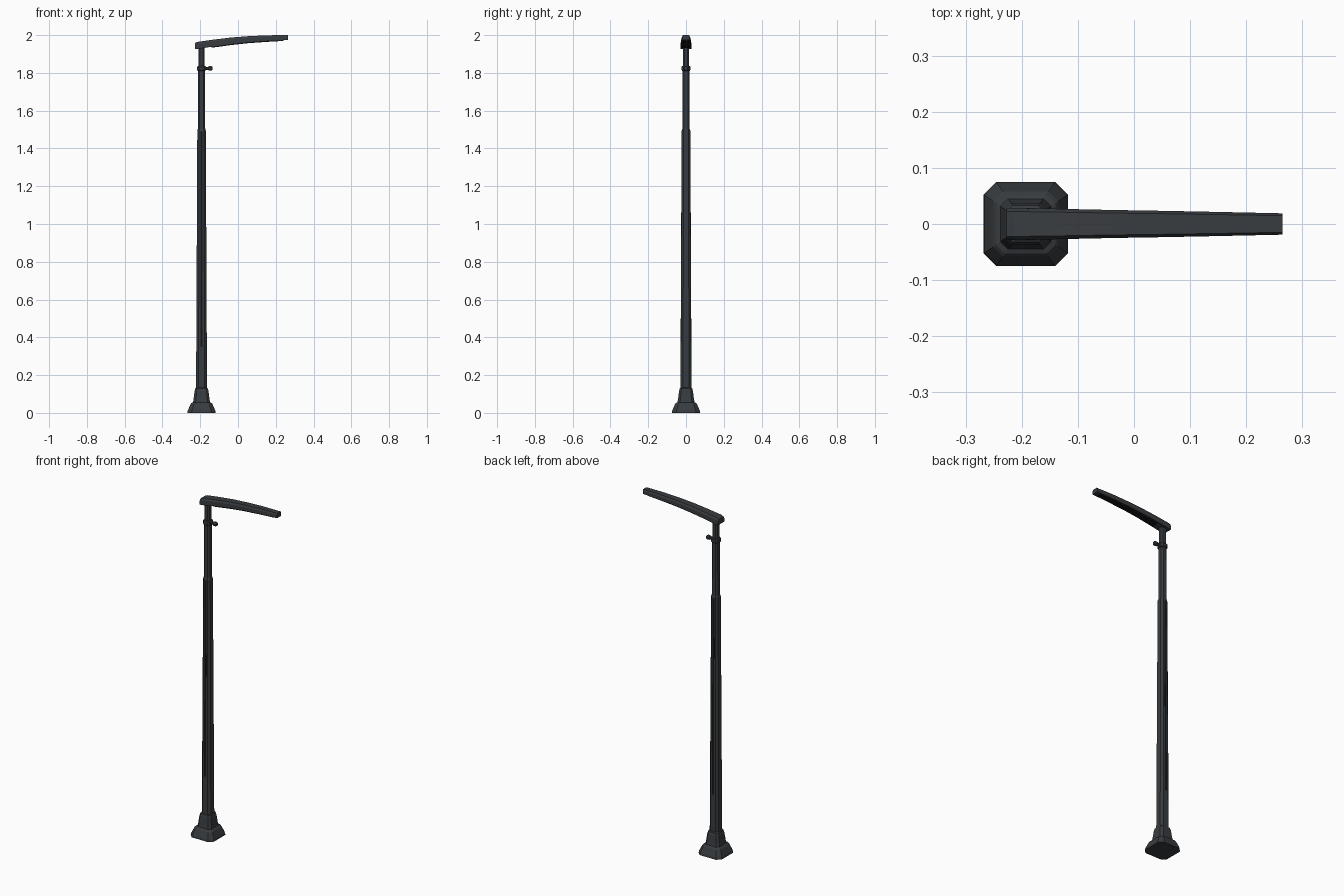
import bpy, bmesh
from mathutils import Vector

if "Cube" in bpy.data.objects:
    bpy.data.objects.remove(bpy.data.objects["Cube"])

PX = -0.193  # pole axis


def material(name, c):
    m = bpy.data.materials.new(name)
    m.diffuse_color = (*c, 1)
    m.use_nodes = True
    m.node_tree.nodes["Principled BSDF"].inputs["Base Color"].default_value = m.diffuse_color
    return m


DARK = material("dark_metal", (0.04, 0.045, 0.05))
BLACK = material("black_inlay", (0.008, 0.008, 0.009))


def loft(name, rings, mat=DARK):
    """Skin a list of equal-length rings and cap both ends."""
    bm = bmesh.new()
    vs = [[bm.verts.new(p) for p in r] for r in rings]
    n = len(rings[0])
    for a, b in zip(vs, vs[1:]):
        for i in range(n):
            j = (i + 1) % n
            bm.faces.new((a[i], a[j], b[j], b[i]))
    bm.faces.new(vs[0][::-1])
    bm.faces.new(vs[-1])
    bmesh.ops.recalc_face_normals(bm, faces=bm.faces)
    me = bpy.data.meshes.new(name)
    bm.to_mesh(me)
    bm.free()
    me.materials.append(mat)
    ob = bpy.data.objects.new(name, me)
    bpy.context.collection.objects.link(ob)
    return ob


def octagon(h, k=0.3):
    """Square of half width h with corners cut by k * h."""
    c = h * (1 - k)
    return [(h, -c), (h, c), (c, h), (-c, h), (-h, c), (-h, -c), (-c, -h), (c, -h)]


def tower(name, profile, k=0.3):
    return loft(name, [[(PX + x, y, z) for x, y in octagon(h, k)] for h, z in profile])


def rod(name, profile, z):
    """Octagonal part along x."""
    return loft(name, [[(x, a, z + b) for a, b in octagon(h, 0.55)] for h, x in profile])


# Stepped foot
tower("base", [(0.075, 0), (0.073, 0.012), (0.058, 0.047), (0.053, 0.053), (0.045, 0.056),
               (0.042, 0.075), (0.037, 0.115), (0.033, 0.13), (0.028, 0.134)])

# Tapered pole with a narrower upper section
tower("pole", [(0.029, 0.12), (0.0225, 1.495), (0.0195, 1.505), (0.018, 1.83),
               (0.016, 1.835), (0.016, 1.945)], 0.45)

# Dark strips on the front and back of the pole
for side, label in ((-1, "front"), (1, "back")):
    rings = []
    for z, h in ((0.35, 0.0279), (1.49, 0.02253)):
        w, o, i = 0.006, side * (h + 0.0006), side * (h - 0.003)
        rings.append([(PX - w, o, z), (PX + w, o, z), (PX + w, i, z), (PX - w, i, z)])
    loft(label + "_strip", rings, BLACK)

# Collar and small sensor stub
tower("collar", [(0.020, 1.811), (0.023, 1.815), (0.023, 1.832), (0.020, 1.836)], 0.45)
rod("sensor_stub", [(0.008, PX), (0.008, -0.158), (0.011, -0.155), (0.012, -0.142),
                    (0.009, -0.135)], 1.824)

# Curved lamp arm: x, half width, bottom z, top z
ARM = [(-0.227, 0.028, 1.926, 1.958), (-0.215, 0.0285, 1.926, 1.964),
       (-0.13, 0.027, 1.940, 1.976), (-0.04, 0.025, 1.953, 1.987),
       (0.05, 0.0235, 1.963, 1.994), (0.15, 0.0215, 1.970, 1.999),
       (0.265, 0.019, 1.974, 2.0)]
loft("lamp_arm", [[(x, -w, b), (x, w, b), (x, w, t - 0.010), (x, w * 0.78, t),
                   (x, -w * 0.78, t), (x, -w, t - 0.010)] for x, w, b, t in ARM])

# Light panel under the arm
loft("light_panel", [[(x, -w * 0.72, b - 0.006), (x, w * 0.72, b - 0.006),
                      (x, w * 0.8, b + 0.003), (x, -w * 0.8, b + 0.003)]
                     for x, w, b in ((-0.14, 0.027, 1.939), (-0.04, 0.025, 1.953),
                                     (0.05, 0.0235, 1.963), (0.15, 0.0215, 1.970),
                                     (0.24, 0.0195, 1.975))], BLACK)
